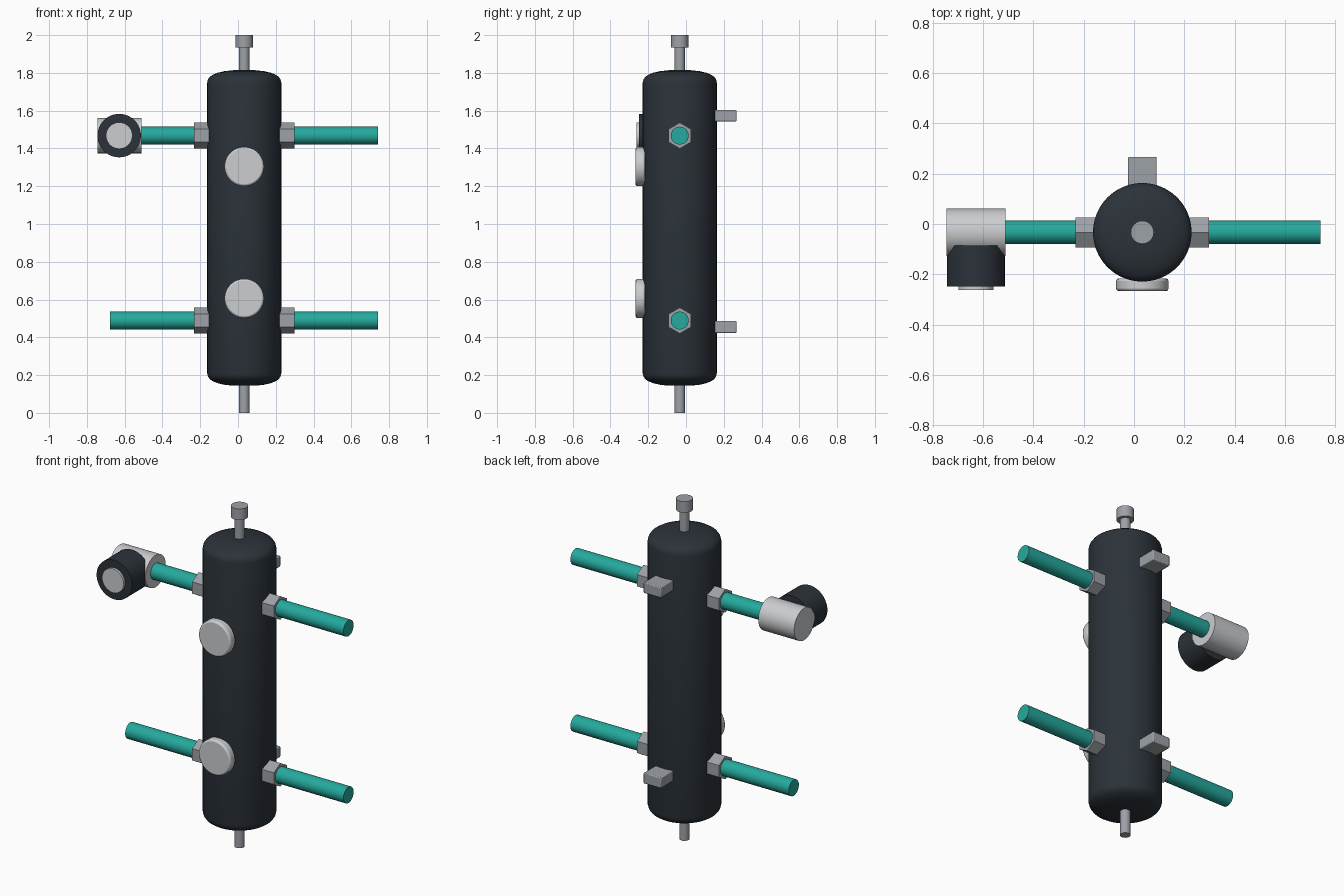
import bpy, math
from mathutils import Vector

if "Cube" in bpy.data.objects:
    bpy.data.objects.remove(bpy.data.objects["Cube"])

CX, CY = 0.033, -0.033          # axis of the tank
Z_TOP, Z_LOW = 1.468, 0.489     # pipe heights


def mat(name, rgb):
    m = bpy.data.materials.new(name)
    m.diffuse_color = (*rgb, 1)
    m.use_nodes = True
    m.node_tree.nodes["Principled BSDF"].inputs["Base Color"].default_value = m.diffuse_color
    return m


DARK = mat("dark slate", (0.024, 0.032, 0.041))
TEAL = mat("teal", (0.018, 0.40, 0.34))
STEEL = mat("steel grey", (0.34, 0.36, 0.39))
LIGHT = mat("light grey", (0.60, 0.61, 0.63))


def finish(ob, name, material, smooth=True, bevel=0):
    ob.name = name
    ob.data.materials.clear()
    ob.data.materials.append(material)
    if bevel:
        mod = ob.modifiers.new("bevel", "BEVEL")
        mod.width, mod.segments = bevel, 2
        mod.limit_method, mod.angle_limit = "ANGLE", math.radians(40)
    if smooth:
        bpy.ops.object.select_all(action="DESELECT")
        ob.select_set(True)
        bpy.context.view_layer.objects.active = ob
        bpy.ops.object.shade_smooth_by_angle(angle=math.radians(35))
    return ob


def rod(name, a, b, r, material, sides=48, spin=0, bevel=0):
    """Cylinder from point a to point b, turned by spin about its own axis."""
    a, b = Vector(a), Vector(b)
    bpy.ops.mesh.primitive_cylinder_add(vertices=sides, radius=r, depth=(b - a).length)
    ob = bpy.context.object
    for v in ob.data.vertices:
        x, y = v.co.x, v.co.y
        v.co.x = x * math.cos(spin) - y * math.sin(spin)
        v.co.y = x * math.sin(spin) + y * math.cos(spin)
    ob.rotation_mode = "QUATERNION"
    ob.rotation_quaternion = Vector((0, 0, 1)).rotation_difference(b - a)
    ob.location = (a + b) / 2
    return finish(ob, name, material, sides > 8, bevel)


# tank with shallow domed ends, lathed from a profile
half = [(0.196, 0.77), (0.192, 0.787), (0.182, 0.801), (0.165, 0.812),
        (0.14, 0.822), (0.105, 0.830), (0.06, 0.835)]
profile = [(r, -h) for r, h in reversed(half)] + half
N = 64
verts = [(r * math.cos(math.tau * i / N), r * math.sin(math.tau * i / N), h)
         for r, h in profile for i in range(N)]
faces = [(k * N + i, k * N + (i + 1) % N, (k + 1) * N + (i + 1) % N, (k + 1) * N + i)
         for k in range(len(profile) - 1) for i in range(N)]
last = (len(profile) - 1) * N
faces += [tuple(reversed(range(N))), tuple(range(last, last + N))]
me = bpy.data.meshes.new("tank")
me.from_pydata(verts, [], faces)
tank = bpy.data.objects.new("tank", me)
bpy.context.collection.objects.link(tank)
tank.location = (CX, CY, 0.979)
finish(tank, "tank", DARK)

# drain, vent and vent cap
rod("drain_pipe", (CX, CY, 0), (CX, CY, 0.2), 0.028, STEEL, 16)
rod("vent_pipe", (CX, CY, 1.76), (CX, CY, 1.95), 0.028, STEEL, 16)
rod("vent_cap", (CX, CY, 1.935), (CX, CY, 2.0), 0.046, STEEL, 24)

# side pipes with hexagonal nuts
for level, z, left_end in (("upper", Z_TOP, -0.53), ("lower", Z_LOW, -0.677)):
    for side, s, end in (("right", 1, 0.741), ("left", -1, left_end)):
        rod(f"{level}_{side}_pipe", (CX + s * 0.15, CY, z), (end, CY, z), 0.047, TEAL)
        rod(f"{level}_{side}_nut", (CX + s * 0.17, CY, z), (CX + s * 0.266, CY, z),
            0.069, STEEL, 6, math.pi / 2)

# separator fitting with dark head on the upper left pipe
VX = -0.629
rod("valve_body", (-0.745, CY, Z_TOP), (-0.512, CY, Z_TOP), 0.094, LIGHT)
rod("valve_head", (VX, -0.085, Z_TOP), (VX, -0.249, Z_TOP), 0.115, DARK)
rod("valve_button", (VX, -0.24, Z_TOP), (VX, -0.263, Z_TOP), 0.07, LIGHT)

# front dials and rear brackets
for level, zd, zb in (("upper", 1.304, 1.573), ("lower", 0.606, 0.455)):
    rod(f"{level}_dial", (CX, -0.216, zd), (CX, -0.267, zd), 0.104, LIGHT, bevel=0.01)
    bpy.ops.mesh.primitive_cube_add(size=1, location=(CX, 0.202, zb))
    bracket = bpy.context.object
    for v in bracket.data.vertices:
        v.co = Vector((v.co.x * 0.114, v.co.y * 0.13, v.co.z * 0.063))
    finish(bracket, f"{level}_bracket", STEEL, True, 0.005)
